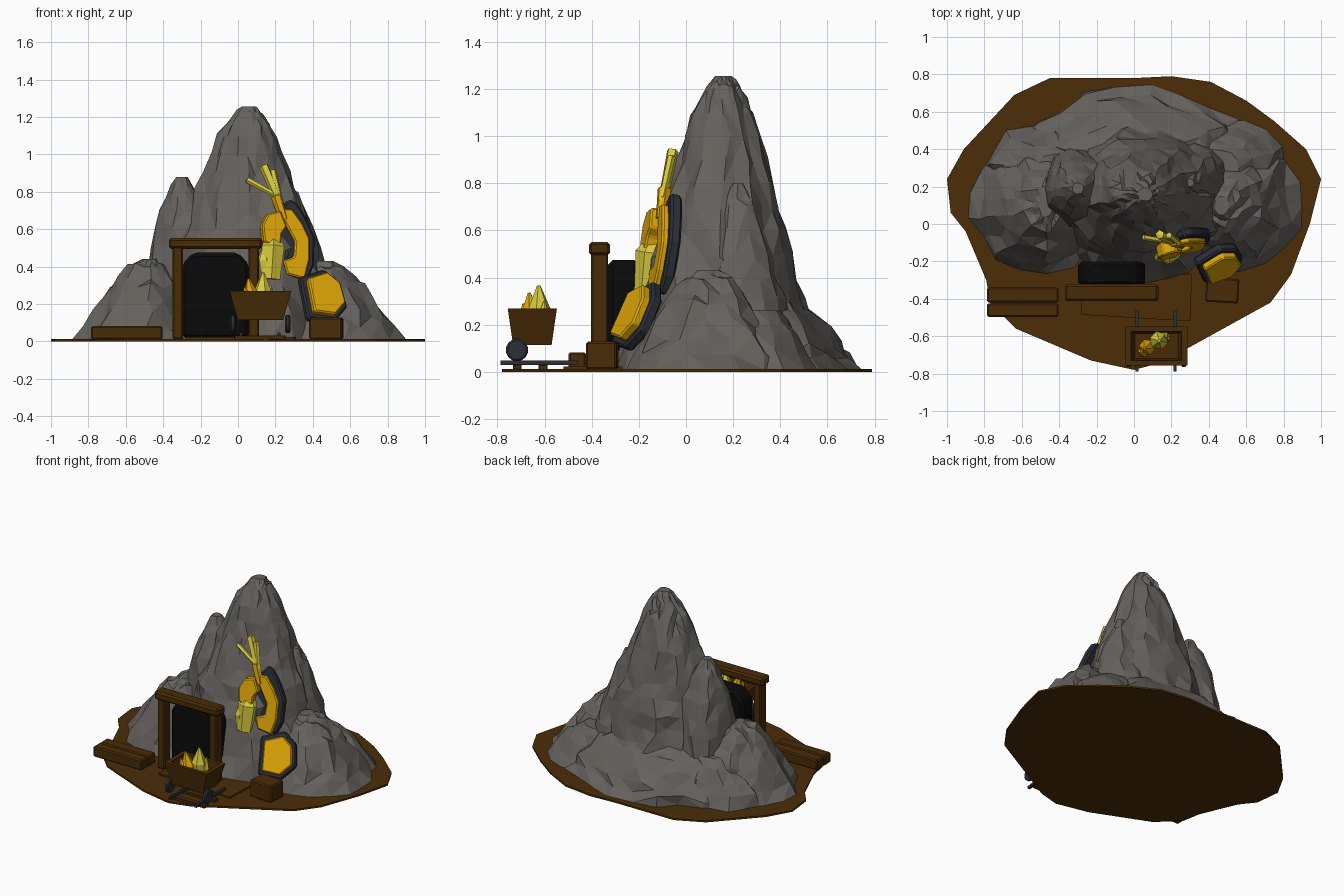
import bpy, bmesh, math, random
from mathutils import Matrix, Vector

if "Cube" in bpy.data.objects:
    bpy.data.objects.remove(bpy.data.objects["Cube"])

rnd = random.Random(7)


def mat(name, r, g, b):
    m = bpy.data.materials.new(name)
    m.diffuse_color = (r, g, b, 1)
    m.use_nodes = True
    m.node_tree.nodes["Principled BSDF"].inputs["Base Color"].default_value = m.diffuse_color
    return m


ROCK = mat("grey rock", 0.13, 0.12, 0.11)
EARTH = mat("brown earth", 0.07, 0.026, 0.002)
WOOD = mat("dark wood", 0.066, 0.0245, 0.002)
BLACK = mat("tunnel black", 0.003, 0.003, 0.003)
SLATE = mat("dark slate", 0.025, 0.027, 0.038)
GOLD = mat("deep gold", 0.75, 0.39, 0.002)
PALE = mat("pale gold", 0.7, 0.61, 0.05)


def finish(bm, name, m, bevel=0):
    bmesh.ops.recalc_face_normals(bm, faces=bm.faces)
    me = bpy.data.meshes.new(name)
    bm.to_mesh(me)
    bm.free()
    me.materials.append(m)
    ob = bpy.data.objects.new(name, me)
    bpy.context.collection.objects.link(ob)
    if bevel:
        b = ob.modifiers.new("bevel", 'BEVEL')
        b.width, b.segments, b.limit_method = bevel, 1, 'ANGLE'
    return ob


def box(name, m, x0, x1, y0, y1, z0, z1, bevel=0.008):
    bm = bmesh.new()
    bmesh.ops.create_cube(bm, size=1)
    for v in bm.verts:
        v.co = ((x0 + x1) / 2 + v.co.x * (x1 - x0), (y0 + y1) / 2 + v.co.y * (y1 - y0),
                (z0 + z1) / 2 + v.co.z * (z1 - z0))
    return finish(bm, name, m, bevel)


def prism(name, m, pts, depth, mx=Matrix(), bevel=0):
    bm = bmesh.new()
    f = bm.faces.new([bm.verts.new((x, y, 0)) for x, y in pts])
    ext = bmesh.ops.extrude_face_region(bm, geom=[f])["geom"]
    for v in ext:
        if isinstance(v, bmesh.types.BMVert):
            v.co.z += depth
    bm.faces.ensure_lookup_table()
    bm.transform(mx)
    return finish(bm, name, m, bevel)


def loft(name, m, rings, n, mx=Matrix(), jit=0.0):
    """Stack of elliptical rings (z, cx, cy, rx, ry), optionally roughened."""
    bm = bmesh.new()
    col = [1 + rnd.uniform(-jit, jit) for _ in range(n)]
    loops = []
    for k, (z, cx, cy, rx, ry) in enumerate(rings):
        inner = 0 < k < len(rings) - 1
        loop = []
        for i in range(n):
            a = 2 * math.pi * (i + (rnd.uniform(-.25, .25) if jit and inner else 0)) / n
            s = col[i] * (1 + rnd.uniform(-jit, jit))
            dz = rnd.uniform(-.3, .3) * jit if inner else 0
            loop.append(bm.verts.new((cx + rx * s * math.cos(a), cy + ry * s * math.sin(a), z + dz)))
        loops.append(loop)
    for a, b in zip(loops, loops[1:]):
        for i in range(n):
            bm.faces.new((a[i], a[(i + 1) % n], b[(i + 1) % n], b[i]))
    bm.faces.new(loops[0])
    bm.faces.new(loops[-1])
    if jit:
        bmesh.ops.triangulate(bm, faces=[f for f in bm.faces if len(f.verts) == 4])
    bm.transform(mx)
    return finish(bm, name, m)


def rock(name, keys, n, jit):
    """Insert a mid ring between key rings, then roughen."""
    rings = []
    for a, b in zip(keys, keys[1:]):
        rings += [a, tuple((p + q) / 2 for p, q in zip(a, b))]
    return loft(name, ROCK, rings + [keys[-1]], n, jit=jit)


def crystal(name, m, a, b, r, tip=0.7, n=6):
    a, b = Vector(a), Vector(b)
    L = (b - a).length
    mx = Matrix.Translation(a) @ (b - a).to_track_quat('Z', 'Y').to_matrix().to_4x4()
    loft(name, m, [(0, 0, 0, r * .8, r * .8), (L * tip, 0, 0, r, r), (L, 0, 0, r * .15, r * .15)], n, mx)


# ground slab and path
prism("ground", EARTH, [(-1, .24), (-.98, .06), (-.9, -.04), (-.79, -.3), (-.77, -.42), (-.63, -.56),
      (-.23, -.73), (0, -.78), (.15, -.74), (.73, -.42), (.84, -.27), (.94, 0), (1, .24), (.92, .4),
      (.75, .55), (.6, .66), (.41, .76), (.2, .79), (0, .78), (-.45, .78), (-.64, .69), (-.91, .4)], .012)
prism("mine_path", EARTH, [(-.28, -.485), (.3, -.52), (.31, -.27), (-.28, -.27)], .014,
      Matrix.Translation((0, 0, .01)))

# mountain masses
rock("main_peak", [(.01, .04, .15, .5, .46), (.3, .04, .14, .43, .36), (.5, .04, .14, .39, .315),
     (.7, .05, .155, .31, .25), (.9, .045, .16, .235, .19), (1.1, .05, .155, .155, .13),
     (1.2, .055, .16, .085, .075), (1.255, .06, .16, .04, .035)], 24, .055)
rock("left_peak", [(.01, -.29, .19, .24, .25), (.4, -.29, .19, .19, .2), (.62, -.3, .19, .15, .15),
     (.78, -.3, .19, .085, .085), (.88, -.3, .19, .03, .03)], 14, .06)
rock("right_peak", [(.01, .3, .22, .24, .25), (.3, .3, .22, .19, .2), (.5, .3, .22, .14, .14),
     (.7, .3, .22, .065, .07), (.8, .3, .22, .02, .02)], 13, .06)
rock("left_boulder", [(.01, -.5, .1, .37, .34), (.15, -.5, .09, .28, .28), (.3, -.49, .09, .19, .22),
     (.4, -.48, .1, .1, .14), (.44, -.47, .1, .04, .06)], 17, .07)
rock("right_boulder", [(.01, .53, .1, .38, .34), (.15, .53, .09, .25, .26), (.3, .51, .1, .18, .19),
     (.39, .49, .1, .09, .11), (.43, .47, .1, .04, .05)], 17, .07)
rock("back_skirt", [(.01, .0, .34, .6, .38), (.12, 0, .34, .52, .31), (.25, 0, .34, .4, .2),
     (.32, 0, .34, .2, .1)], 22, .07)
rock("back_left_skirt", [(.01, -.48, .31, .32, .24), (.15, -.45, .3, .25, .18), (.28, -.4, .28, .13, .1)], 14, .07)
rock("back_right_skirt", [(.01, .52, .3, .29, .25), (.15, .48, .3, .23, .18), (.26, .44, .3, .12, .1)], 14, .07)

# mine entrance
prism("tunnel_mouth", BLACK, [(-.3, .015), (.06, .015), (.06, .41), (0, .475), (-.24, .475), (-.3, .41)], .13,
      Matrix.Translation((0, -.2, 0)) @ Matrix.Rotation(math.pi / 2, 4, 'X'), .02)
for side, x in (("left", -.35), ("right", .055)):
    box(side + "_post", WOOD, x, x + .057, -.403, -.33, .01, .51)
box("lintel", WOOD, -.37, .13, -.412, -.322, .495, .552, .012)

# loose timber and crate
box("back_beam", WOOD, -.785, -.405, -.42, -.34, .01, .083)
box("front_beam", WOOD, -.785, -.405, -.498, -.424, .01, .083)
c = box("crate", WOOD, -.088, .088, -.065, .065, .01, .128)
c.location = (.472, -.355, 0)
c.rotation_euler.z = -.06

# rails and sleepers
for i, x in enumerate((.008, .212)):
    box(f"rail_{i}", SLATE, x, x + .016, -.788, -.46, .03, .048, 0)
for i, y in enumerate((-.735, -.625)):
    box(f"sleeper_{i}", WOOD, -.02, .255, y, y + .038, .01, .031, .003)

# mine cart: tapered open tub
bm = bmesh.new()
tub = []
for z, hx, hy in ((.115, .122, .082), (.268, .165, .104), (.268, .135, .078), (.19, .115, .066)):
    tub.append([bm.verts.new((.12 + sx * hx, -.652 + sy * hy, z))
                for sx, sy in ((-1, -1), (1, -1), (1, 1), (-1, 1))])
for a, b in zip(tub, tub[1:]):
    for i in range(4):
        bm.faces.new((a[i], a[(i + 1) % 4], b[(i + 1) % 4], b[i]))
bm.faces.new(tub[0])
bm.faces.new(tub[-1])
finish(bm, "cart_tub", WOOD)
for side, x in (("left", -.042), ("right", .252)):
    loft(side + "_wheel", SLATE, [(0, 0, 0, .04, .04), (.006, 0, 0, .048, .048),
         (.022, 0, 0, .048, .048), (.028, 0, 0, .04, .04)], 14,
         Matrix.Translation((x, -.717, .093)) @ Matrix.Rotation(math.pi / 2, 4, 'Y'))
crystal("cart_gold_a", GOLD, (.08, -.655, .18), (.055, -.665, .335), .045, .4)
crystal("cart_gold_b", GOLD, (.06, -.68, .18), (.035, -.69, .29), .03, .4)
crystal("cart_gold_c", PALE, (.13, -.62, .18), (.135, -.625, .367), .05, .45)
crystal("cart_gold_d", PALE, (.16, -.61, .18), (.175, -.6, .3), .03, .4)


def frame(loc, turn, lean):
    return (Matrix.Translation(loc) @ Matrix.Rotation(math.radians(turn), 4, 'Z')
            @ Matrix.Rotation(math.radians(90 - lean), 4, 'X'))


# upper gold vein on a slate backing
up = frame((.26, -.06, .52), 14, 9)
prism("upper_slate", SLATE, [(-.07, .14), (.01, .235), (.05, .22), (.1, .14), (.145, .03), (.135, -.12),
      (.1, -.2), (-.01, -.18), (-.04, 0)], .05, up, .01)
g = up @ Matrix.Translation((0, 0, .03))
prism("upper_gold_crescent", GOLD, [(-.06, .18), (.02, .18), (.075, .1), (.11, .02), (.105, -.1), (.075, -.2),
      (-.02, -.175), (-.04, -.1), (.02, -.08), (.03, 0), (-.01, .08)], .045, g, .008)
prism("upper_gold_lobe", GOLD, [(-.05, .165), (-.12, .15), (-.155, .09), (-.15, .0), (-.06, -.06),
      (-.05, .04), (-.02, .08)], .075, g, .008)
crystal("vein_crystal_big", PALE, (.175, -.165, .33), (.19, -.135, .585), .07, .7)
crystal("vein_crystal_small", PALE, (.15, -.165, .34), (.135, -.17, .5), .04, .6)

# lower gold nugget on slate backing
low = frame((.442, -.182, .215), 24, 26)
hexa = [(-.1, -.11), (.03, -.13), (.11, -.05), (.1, .08), (.03, .15), (-.1, .11)]
prism("lower_slate", SLATE, [(x * 1.16, y * 1.12) for x, y in hexa], .05, low, .01)
prism("lower_gold", GOLD, [(x * .92 + .005, y * .9) for x, y in hexa], .055,
      low @ Matrix.Translation((0, 0, .03)), .008)

# long upper crystals
crystal("shard_base", GOLD, (.245, -.105, .65), (.2, -.09, .79), .03, .9)
for i, (a, b, r) in enumerate((((.23, -.1, .72), (.135, -.055, .945), .026),
                               ((.22, -.1, .77), (.045, -.07, .865), .016),
                               ((.23, -.1, .74), (.185, -.06, .92), .018))):
    crystal(f"shard_{i}", PALE, a, b, r, .97, 5)
